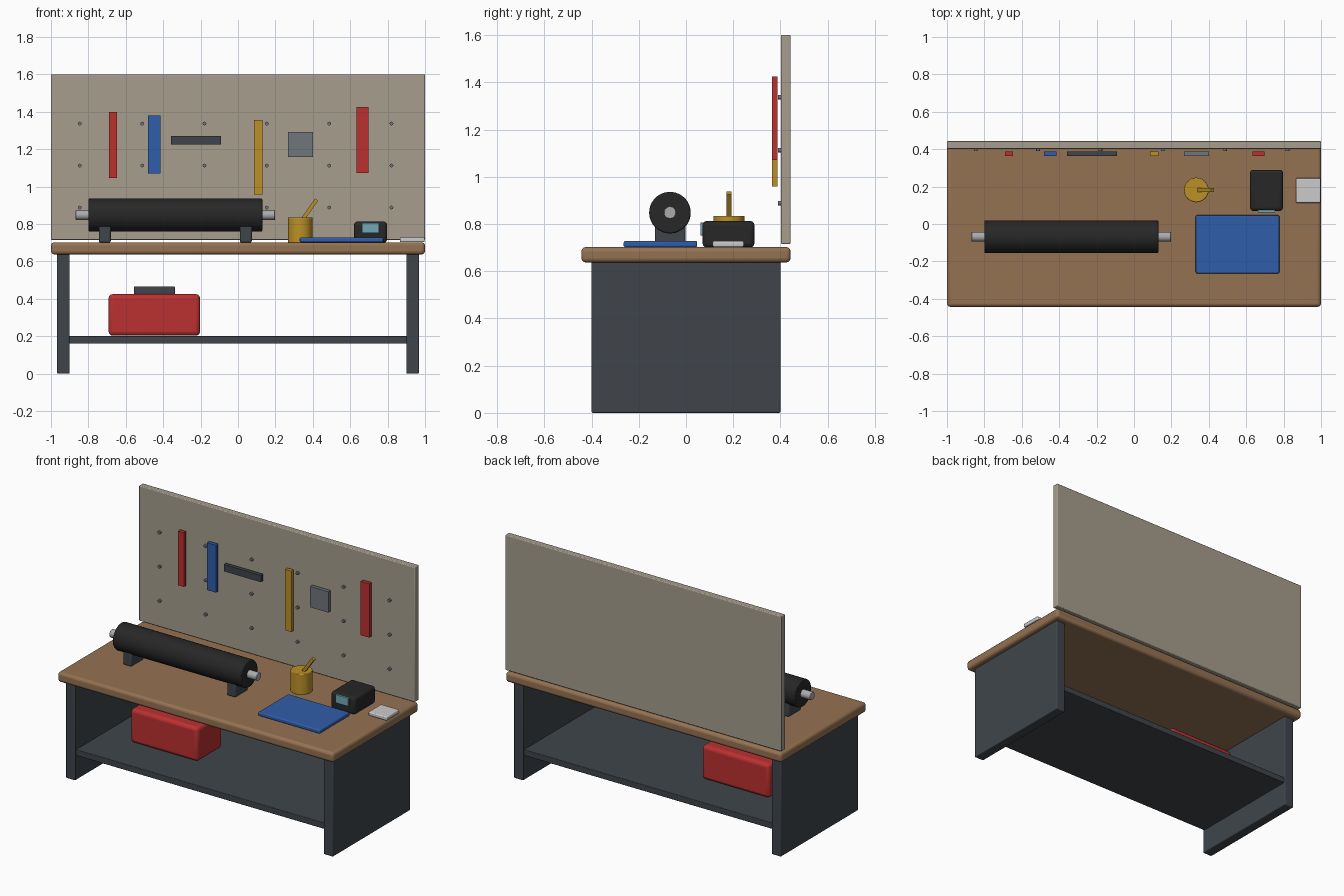
import bpy
import math

if "Cube" in bpy.data.objects:
    bpy.data.objects.remove(bpy.data.objects["Cube"])


def mat(name, r, g, b):
    m = bpy.data.materials.new(name)
    m.diffuse_color = (r, g, b, 1)
    m.use_nodes = True
    m.node_tree.nodes["Principled BSDF"].inputs["Base Color"].default_value = m.diffuse_color
    return m


WOOD = mat("wood", 0.30, 0.17, 0.085)
STEEL = mat("dark_steel", 0.05, 0.06, 0.07)
BOARD = mat("board_beige", 0.38, 0.34, 0.27)
BLACK = mat("black", 0.02, 0.02, 0.02)
RED = mat("red", 0.50, 0.03, 0.03)
BLUE = mat("blue", 0.03, 0.11, 0.40)
YELLOW = mat("yellow", 0.50, 0.28, 0.02)
GREY = mat("mid_grey", 0.16, 0.18, 0.20)
METAL = mat("light_metal", 0.40, 0.41, 0.42)
WHITE = mat("white", 0.75, 0.75, 0.75)
TEAL = mat("screen_teal", 0.16, 0.40, 0.47)


def finish(name, material, bevel, segments=3):
    ob = bpy.context.object
    ob.name = name
    ob.data.materials.append(material)
    if bevel:
        mod = ob.modifiers.new("Bevel", 'BEVEL')
        mod.width = bevel
        mod.segments = segments
        mod.limit_method = 'ANGLE'
        mod.angle_limit = math.radians(40)
    bpy.ops.object.shade_smooth_by_angle(angle=math.radians(35))
    return ob


def box(name, x, y, z, material, bevel=0.0):
    """Box from (min, max) pairs on each axis."""
    bpy.ops.mesh.primitive_cube_add(size=1, location=[(a + b) / 2 for a, b in (x, y, z)])
    bpy.context.object.scale = [b - a for a, b in (x, y, z)]
    bpy.ops.object.transform_apply(location=False, rotation=False, scale=True)
    return finish(name, material, bevel)


def cyl(name, loc, radius, depth, material, axis='Z', bevel=0.0, verts=32):
    rot = {'X': (0, math.pi / 2, 0), 'Y': (math.pi / 2, 0, 0), 'Z': (0, 0, 0)}[axis]
    bpy.ops.mesh.primitive_cylinder_add(vertices=verts, radius=radius, depth=depth,
                                        location=loc, rotation=rot)
    return finish(name, material, bevel, 2)


# bench: top, side panels, lower shelf
box("bench_top", (-1, 1), (-0.443, 0.443), (0.637, 0.702), WOOD, 0.018)
for side, s in (("left", -1), ("right", 1)):
    xs = sorted((s * 0.90, s * 0.968))
    box(side + "_leg_panel", xs, (-0.40, 0.40), (0, 0.645), STEEL, 0.006)
box("lower_shelf", (-0.91, 0.91), (-0.39, 0.39), (0.16, 0.20), STEEL, 0.004)

# tool board with a grid of pegs
box("tool_board", (-1, 1), (0.402, 0.443), (0.715, 1.60), BOARD, 0.005)
for i in range(6):
    for j in range(3):
        cyl(f"peg_{i}_{j}", (-0.846 + 0.3333 * i, 0.398, 0.888 + 0.2245 * j),
            0.010, 0.018, GREY, 'Y', verts=12)

# hanging tools
for name, x, z, m in (
        ("hanging_tool_red", (-0.69, -0.647), (1.045, 1.40), RED),
        ("hanging_tool_blue", (-0.48, -0.415), (1.07, 1.38), BLUE),
        ("hanging_tool_dark", (-0.358, -0.09), (1.225, 1.27), STEEL),
        ("hanging_tool_yellow", (0.086, 0.132), (0.958, 1.357), YELLOW),
        ("hanging_tool_grey", (0.267, 0.40), (1.157, 1.293), GREY),
        ("hanging_tool_red_wide", (0.634, 0.697), (1.072, 1.425), RED)):
    box(name, x, (0.364, 0.388), z, m)

# roller on two stands
cyl("roller", (-0.335, -0.068, 0.848), 0.088, 0.93, BLACK, 'X', 0.006, 48)
cyl("roller_shaft", (-0.335, -0.068, 0.848), 0.026, 1.066, METAL, 'X', 0.003)
for name, x in (("left_roller_stand", -0.712), ("right_roller_stand", 0.042)):
    box(name, (x - 0.032, x + 0.032), (-0.132, -0.002), (0.70, 0.80), STEEL, 0.01)

# cup with a leaning brush handle
cyl("brush_cup", (0.333, 0.182, 0.767), 0.066, 0.135, YELLOW, 'Z', 0.004)
handle = box("brush_handle", (0.366, 0.386), (0.172, 0.192), (0.79, 0.945), YELLOW)
handle.rotation_euler.y = math.radians(35)

# items on the bench top
box("blue_case", (0.33, 0.777), (-0.264, 0.047), (0.702, 0.728), BLUE, 0.007)
box("black_device", (0.62, 0.797), (0.07, 0.29), (0.70, 0.813), BLACK, 0.018)
box("device_screen", (0.662, 0.755), (0.061, 0.08), (0.752, 0.806), TEAL, 0.002)
box("white_block", (0.865, 0.998), (0.113, 0.245), (0.703, 0.728), WHITE, 0.006)

# toolbox on the shelf
box("toolbox", (-0.692, -0.203), (-0.13, 0.13), (0.203, 0.425), RED, 0.022)
box("toolbox_handle", (-0.557, -0.337), (-0.03, 0.03), (0.423, 0.467), STEEL, 0.006)
